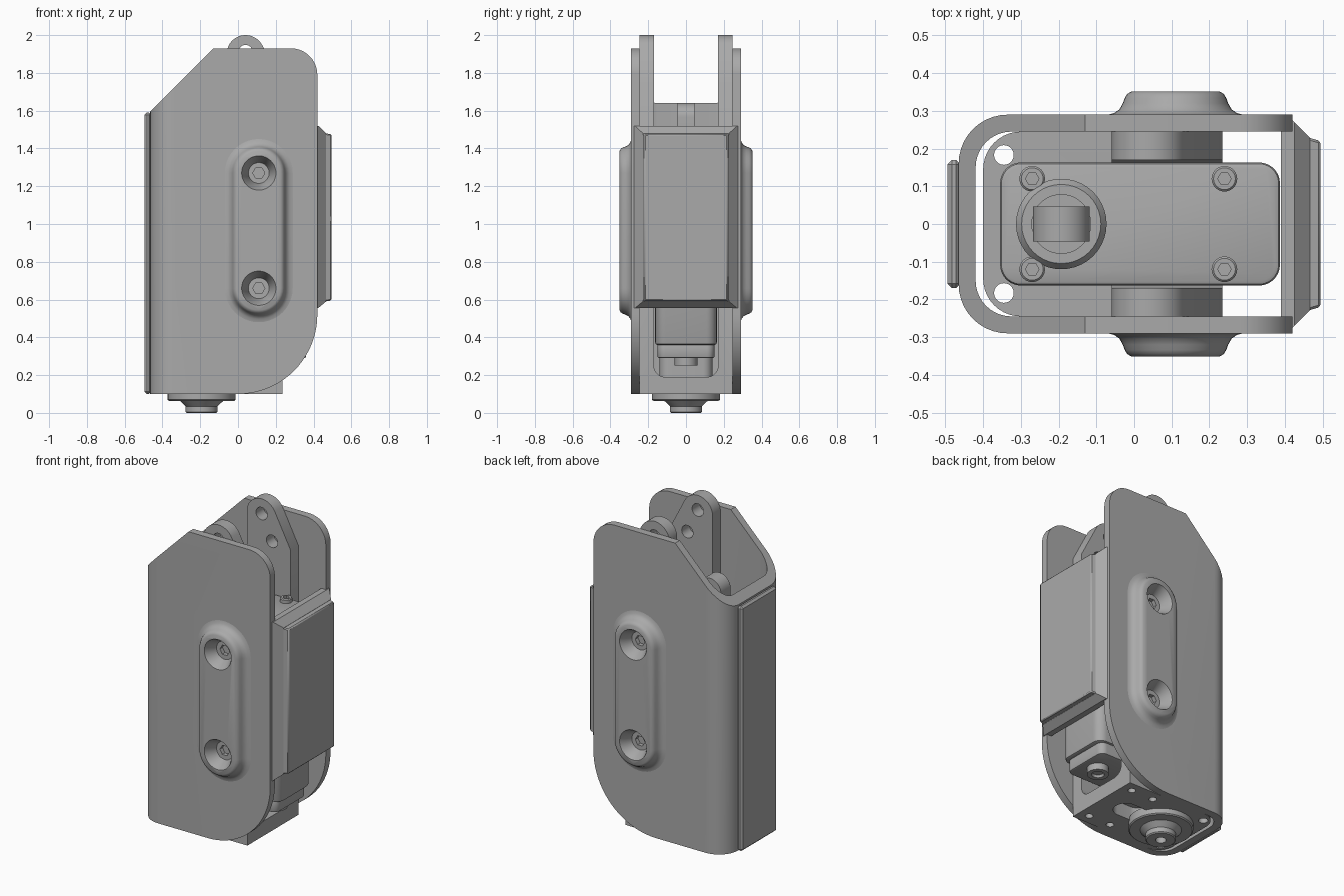
import bpy, bmesh, math
from math import cos, sin, pi

cube = bpy.data.objects.get("Cube")
if cube:
    bpy.data.objects.remove(cube, do_unlink=True)

metal = bpy.data.materials.new("plain grey")
metal.use_nodes = True
grey = (0.4, 0.4, 0.4, 1)
metal.diffuse_color = grey
metal.node_tree.nodes["Principled BSDF"].inputs["Base Color"].default_value = grey


def activate(ob):
    bpy.ops.object.select_all(action='DESELECT')
    ob.select_set(True)
    bpy.context.view_layer.objects.active = ob


def loft(name, rings):
    """Solid through rings of points, capped at both ends."""
    bm = bmesh.new()
    loops = [[bm.verts.new(p) for p in ring] for ring in rings]
    n = len(loops[0])
    for a, b in zip(loops, loops[1:]):
        for i in range(n):
            j = (i + 1) % n
            bm.faces.new((a[i], a[j], b[j], b[i]))
    bm.faces.new(loops[0])
    bm.faces.new(loops[-1])
    bmesh.ops.recalc_face_normals(bm, faces=bm.faces)
    mesh = bpy.data.meshes.new(name)
    bm.to_mesh(mesh)
    bm.free()
    mesh.materials.append(metal)
    ob = bpy.data.objects.new(name, mesh)
    bpy.context.collection.objects.link(ob)
    return ob


def place(axis, u, v, w):
    return {'x': (w, u, v), 'y': (u, w, v), 'z': (u, v, w)}[axis]


def prism(name, pts, axis, lo, hi):
    return loft(name, [[place(axis, u, v, w) for u, v in pts] for w in (lo, hi)])


def arc(cx, cy, r, a0, a1, n=10):
    angles = [math.radians(a0 + (a1 - a0) * i / n) for i in range(n + 1)]
    return [(cx + r * cos(a), cy + r * sin(a)) for a in angles]


def rounded(x0, x1, y0, y1, r):
    return (arc(x1 - r, y1 - r, r, 0, 90) + arc(x0 + r, y1 - r, r, 90, 180)
            + arc(x0 + r, y0 + r, r, 180, 270) + arc(x1 - r, y0 + r, r, 270, 360))


def turned(name, axis, u, v, profile, n=40):
    """Round part from (radius, height) pairs."""
    return loft(name, [[place(axis, u + r * cos(2 * pi * i / n), v + r * sin(2 * pi * i / n), w)
                        for i in range(n)] for r, w in profile])


def boolean(ob, other, operation):
    mod = ob.modifiers.new("cut", 'BOOLEAN')
    mod.operation, mod.object, mod.solver = operation, other, 'EXACT'
    activate(ob)
    bpy.ops.object.modifier_apply(modifier=mod.name)
    bpy.data.objects.remove(other, do_unlink=True)


def bevel(ob, width, segments=2):
    mod = ob.modifiers.new("soft edge", 'BEVEL')
    mod.width, mod.segments, mod.limit_method = width, segments, 'ANGLE'
    mod.angle_limit = math.radians(40)
    activate(ob)
    bpy.ops.object.modifier_apply(modifier=mod.name)


def box(name, x0, x1, y0, y1, z0, z1):
    return prism(name, [(x0, y0), (x1, y0), (x1, y1), (x0, y1)], 'z', z0, z1)


# Outer shell: U-shaped plan trimmed by the side outline
outer = arc(-0.335, 0.29 - 0.13, 0.13, 90, 180) + arc(-0.335, -0.16, 0.13, 180, 270)
inner = arc(-0.325, -0.15, 0.095, 270, 180) + arc(-0.325, 0.15, 0.095, 180, 90)
shell = prism("shell", [(0.5, 0.29)] + outer + [(0.5, -0.29), (0.5, -0.245)] + inner
              + [(0.5, 0.245)], 'z', 0, 2)
side = ([(-0.6, 0.1)] + arc(0.0, 0.52, 0.42, 270, 360, 20) + arc(0.28, 1.79, 0.14, 0, 90)
        + [(-0.13, 1.93), (-0.6, 1.46)])
boolean(shell, prism("trim", side, 'y', -0.5, 0.5), 'INTERSECT')

# Raised oblong bosses with flared feet and countersunk screw holes
SCREW_X, LOW, HIGH = 0.11, 0.66, 1.27
for s, tag in ((-1, "front"), (1, "back")):
    rings = []
    for r, y in ((0.18, 0.275), (0.18, 0.29), (0.163, 0.294), (0.149, 0.304), (0.14, 0.32),
                 (0.135, 0.334), (0.128, 0.345), (0.116, 0.352)):
        oval = arc(SCREW_X, HIGH, r, 0, 180, 20) + arc(SCREW_X, LOW, r, 180, 360, 20)
        rings.append([(u, s * y, v) for u, v in oval])
    boss = loft(tag + "_boss", rings)
    for z in (LOW, HIGH):
        sink = [(0.094, 0.36), (0.09, 0.35), (0.055, 0.285), (0.055, 0.2)]
        for target in (shell, boss):
            boolean(target, turned("sink", 'y', SCREW_X, z, [(r, s * y) for r, y in sink]),
                    'DIFFERENCE')
        screw = turned(tag + "_screw", 'y', SCREW_X, z, [(0.055, s * 0.24), (0.055, s * 0.285)])
        boolean(screw, turned("socket", 'y', SCREW_X, z, [(0.032, s * 0.26), (0.032, s * 0.3)], 6),
                'DIFFERENCE')

# Spine strip on the closed side
bevel(box("spine_strip", -0.495, -0.46, -0.17, 0.17, 0.1, 1.59), 0.012, 1)


# Chamfered cover closing the open side
def frame(x, y, z0, z1):
    return [(x, -y, z0), (x, y, z0), (x, y, z1), (x, -y, z1)]


loft("cover", [frame(0.39, 0.29, 0.555, 1.52), frame(0.405, 0.29, 0.555, 1.52),
               frame(0.425, 0.27, 0.555, 1.52), frame(0.467, 0.228, 0.59, 1.48)])
bevel(loft("cover_panel", [frame(0.46, 0.23, 0.59, 1.48), frame(0.495, 0.22, 0.595, 1.475)]),
      0.006, 1)

# Inner bracket: U section trimmed to the lug outline
section = ([(0.245, 2.1), (0.245, 0.1), (-0.245, 0.1), (-0.245, 2.1), (-0.17, 2.1)]
           + arc(-0.11, 0.25, 0.06, 180, 270) + arc(0.11, 0.25, 0.06, 270, 360) + [(0.17, 2.1)])
bracket = prism("bracket", section, 'x', -0.1, 0.3)
lug = [(-0.06, 0.05), (0.235, 0.05), (0.235, 1.74)] + arc(0.04, 1.9, 0.1, 28, 180, 20)
boolean(bracket, prism("lug", lug, 'y', -0.5, 0.5), 'INTERSECT')
for x, z in ((0.04, 1.91), (SCREW_X, 1.76)):
    boolean(bracket, turned("pin_hole", 'y', x, z, [(0.038, -0.5), (0.038, 0.5)]), 'DIFFERENCE')

# Base plate with fixing holes and a slot
base = prism("base_plate", [(0.0, 0.245)] + arc(-0.3, 0.145, 0.1, 90, 180)
             + arc(-0.3, -0.145, 0.1, 180, 270) + [(0.0, -0.245)], 'z', 0.1, 0.19)
boolean(base, bracket, 'UNION')
base.name = "bracket"
for s in (-1, 1):
    boolean(base, turned("hole", 'z', -0.345, s * 0.183, [(0.026, 0), (0.026, 0.3)]), 'DIFFERENCE')
    for x in (0.02, 0.17):
        boolean(base, turned("hole", 'z', x, s * 0.183, [(0.022, 0), (0.022, 0.15)]), 'DIFFERENCE')
boolean(base, prism("slot", rounded(-0.1, 0.13, -0.07, 0.07, 0.069), 'z', 0, 0.3), 'DIFFERENCE')

# Actuator body and its underside
bevel(prism("actuator_body", rounded(-0.355, 0.387, -0.163, 0.163, 0.055), 'z', 0.36, 1.45), 0.012)
bevel(prism("actuator_foot", rounded(-0.3, 0.36, -0.15, 0.15, 0.04), 'z', 0.29, 0.37), 0.008)
prism("gear_block", rounded(-0.32, 0.12, -0.14, 0.14, 0.05), 'z', 0.185, 0.3)
turned("foot_bolt", 'z', 0.26, 0, [(0.06, 0.3), (0.06, 0.25), (0.035, 0.25), (0.03, 0.265)])
for x in (-0.27, 0.24):
    for y in (-0.12, 0.12):
        cap = turned("cap_screw", 'z', x, y, [(0.034, 1.44), (0.034, 1.47), (0.029, 1.475)], 24)
        boolean(cap, turned("socket", 'z', x, y, [(0.018, 1.46), (0.018, 1.5)], 6), 'DIFFERENCE')

# Collar and eye-ended rod on top of the actuator
turned("rod_collar", 'z', -0.193, 0, [(0.12, 1.44), (0.12, 1.47), (0.105, 1.49), (0.078, 1.49),
                                      (0.078, 1.46)])
eye = prism("rod_eye", [(-0.268, 1.44), (-0.118, 1.44)] + arc(-0.193, 1.565, 0.075, 0, 180, 20),
            'y', -0.046, 0.046)
boolean(eye, turned("eye_hole", 'y', -0.193, 1.565, [(0.035, -0.1), (0.035, 0.1)]), 'DIFFERENCE')

# Stepped pivot under the base
pivot = turned("bottom_pivot", 'z', -0.193, 0, [(0.18, 0.12), (0.18, 0.07), (0.173, 0.064),
               (0.115, 0.064), (0.085, 0.035), (0.085, 0.006), (0.079, 0)])
boolean(pivot, turned("pivot_hole", 'z', -0.193, 0, [(0.03, -0.1), (0.03, 0.06)]), 'DIFFERENCE')

for ob in bpy.context.scene.objects:
    if ob.type == 'MESH':
        activate(ob)
        bpy.ops.object.shade_smooth_by_angle(angle=math.radians(32))
